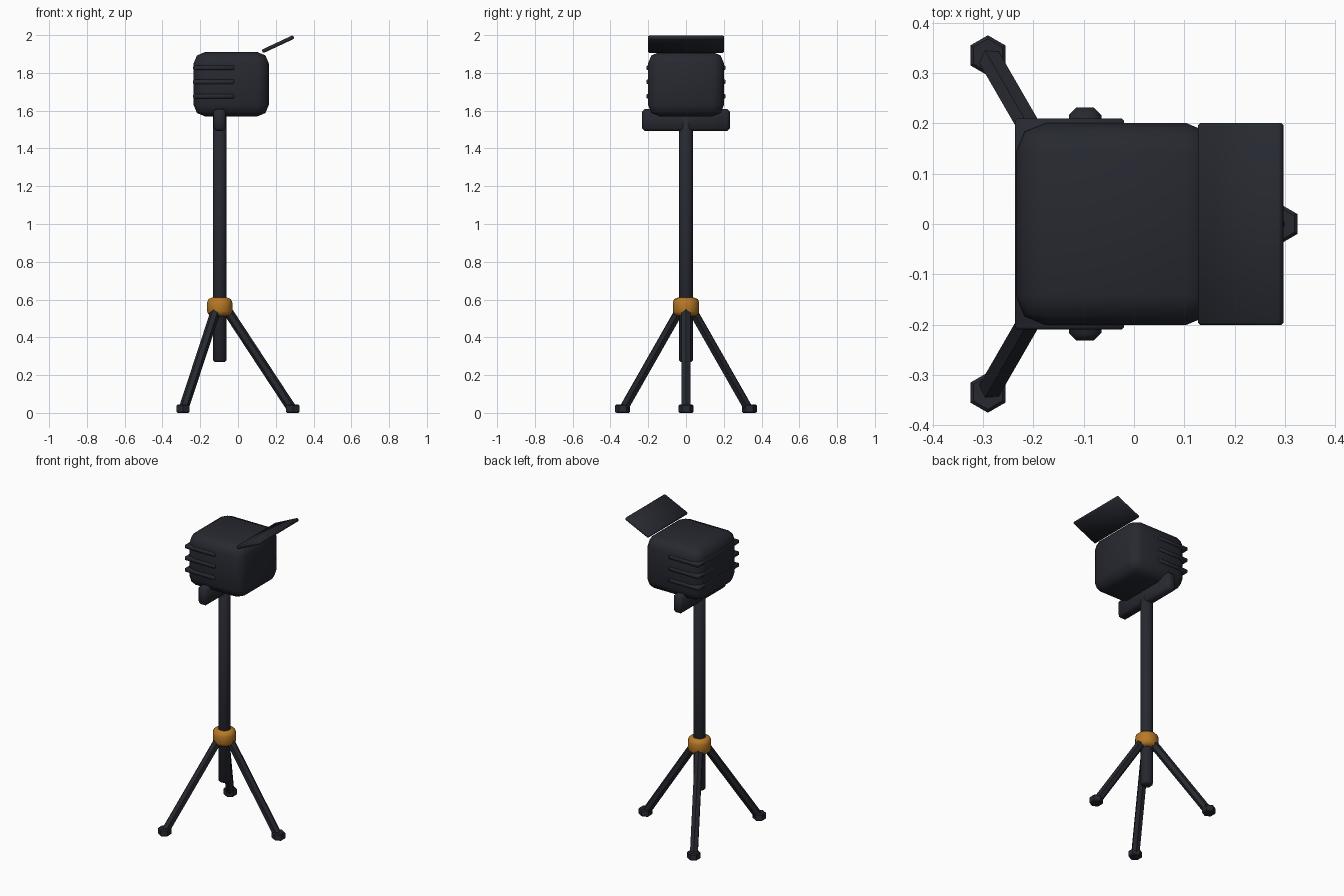
import bpy, bmesh
from math import radians, cos, sin
from mathutils import Matrix, Vector

if "Cube" in bpy.data.objects:
    bpy.data.objects.remove(bpy.data.objects["Cube"])

PX = -0.097          # x of the stand axis


def material(name, rgb):
    m = bpy.data.materials.new(name)
    m.diffuse_color = (*rgb, 1)
    m.use_nodes = True
    m.node_tree.nodes["Principled BSDF"].inputs["Base Color"].default_value = m.diffuse_color
    return m


DARK = material("dark_metal", (0.02, 0.022, 0.03))
ORANGE = material("orange_metal", (0.48, 0.19, 0.02))


def finish(name, bm, mat, bevel, segs, smooth):
    if bevel:
        edges = [e for e in bm.edges if e.calc_face_angle(0) > radians(70)]
        bmesh.ops.bevel(bm, geom=edges, offset=bevel, segments=segs,
                        profile=0.5, affect='EDGES')
    me = bpy.data.meshes.new(name)
    bm.to_mesh(me)
    bm.free()
    me.materials.append(mat)
    ob = bpy.data.objects.new(name, me)
    bpy.context.collection.objects.link(ob)
    bpy.ops.object.select_all(action='DESELECT')
    ob.select_set(True)
    bpy.context.view_layer.objects.active = ob
    bpy.ops.object.shade_smooth_by_angle(angle=radians(smooth))
    return ob


def box(name, lo, hi, bevel, segs=1, smooth=50):
    lo, hi = Vector(lo), Vector(hi)
    bm = bmesh.new()
    bmesh.ops.create_cube(bm, size=1)
    bmesh.ops.scale(bm, vec=hi - lo, verts=bm.verts)
    ob = finish(name, bm, DARK, bevel, segs, smooth)
    ob.location = (lo + hi) / 2
    return ob


def rod(name, a, b, r, sides, bevel=0.0, mat=DARK, segs=1, smooth=50):
    a, b = Vector(a), Vector(b)
    d = b - a
    bm = bmesh.new()
    bmesh.ops.create_cone(bm, cap_ends=True, segments=sides, radius1=r,
                          radius2=r, depth=d.length)
    ob = finish(name, bm, mat, bevel, segs, smooth)
    rot = Matrix() if d.xy.length < 1e-6 else d.to_track_quat('Z', 'Y').to_matrix().to_4x4()
    ob.matrix_world = Matrix.Translation((a + b) / 2) @ rot
    return ob


# Lamp head with cooling fins wrapping its rear half
box("lamp_head", (-0.235, -0.201, 1.57), (0.163, 0.201, 1.91), 0.06, 2)
for i, z in enumerate((1.677, 1.752, 1.828)):
    box(f"cooling_fin_{i + 1}", (-0.237, -0.21, z - 0.012),
        (-0.02, 0.21, z + 0.012), 0.005)

# Tilted visor above the lens side
visor = box("visor", (0.1205, -0.201, 1.942), (0.3035, 0.201, 1.962), 0.005)
visor.rotation_euler.y = radians(-25)

# Cross bracket under the head
box("bracket", (PX - 0.032, -0.232, 1.492), (PX + 0.032, 0.232, 1.61), 0.015)

# Pole and clamp collar
rod("pole", (PX, 0, 0.27), (PX, 0, 1.58), 0.037, 10, 0.008)
rod("clamp_collar", (PX, 0, 0.513), (PX, 0, 0.61), 0.07, 10, 0.025, ORANGE, 2)

# Tripod legs and rubber feet
for i in range(3):
    c, s = cos(radians(120 * i)), sin(radians(120 * i))
    rod(f"leg_{i + 1}", (PX + 0.38 * c, 0.38 * s, 0.025),
        (PX + 0.035 * c, 0.035 * s, 0.55), 0.026, 6, smooth=30)
    rod(f"foot_{i + 1}", (PX + 0.387 * c, 0.387 * s, 0),
        (PX + 0.387 * c, 0.387 * s, 0.045), 0.04, 6, 0.006, smooth=30)
